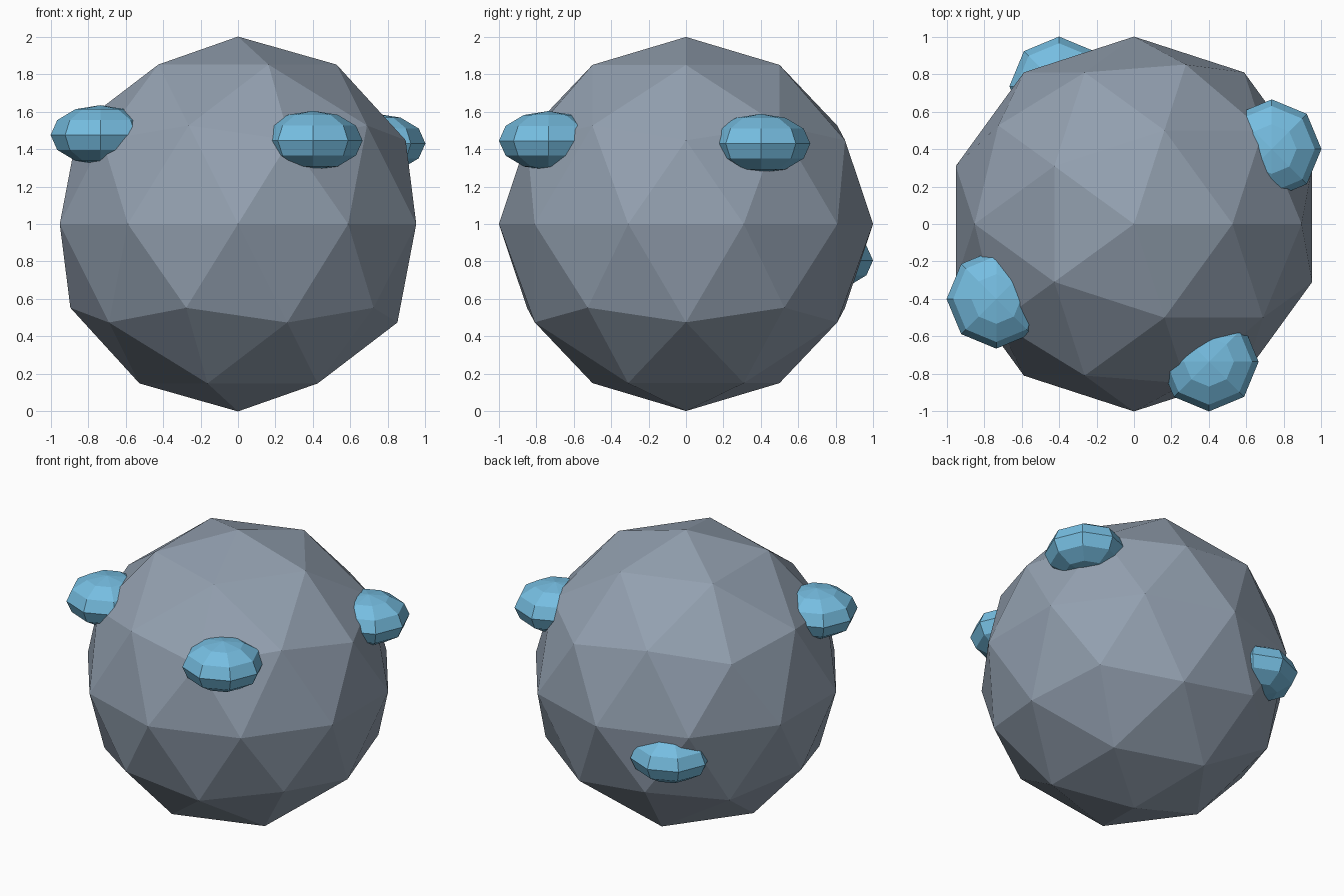
import bpy
from math import radians
from mathutils import Matrix, Vector

if "Cube" in bpy.data.objects:
    bpy.data.objects.remove(bpy.data.objects["Cube"], do_unlink=True)


def make_material(name, rgb):
    mat = bpy.data.materials.new(name)
    mat.use_nodes = True
    color = (*rgb, 1.0)
    mat.diffuse_color = color
    mat.node_tree.nodes["Principled BSDF"].inputs["Base Color"].default_value = color
    return mat


slate = make_material("slate_grey", (0.29, 0.35, 0.43))
ice = make_material("ice_blue", (0.18, 0.51, 0.75))


def finish(name, mat):
    obj = bpy.context.object
    obj.name = name
    obj.data.materials.append(mat)
    return obj


# Faceted rock body
bpy.ops.mesh.primitive_ico_sphere_add(subdivisions=2, radius=1, location=(0, 0, 1))
finish("rock_body", slate)

# Flattened nodules, spaced in quarter turns around the body
RADIUS = 0.265
base = Vector((0.4, -0.735, 0))
nodules = [
    ("nodule_front_left", 0, 1.445),
    ("nodule_back_left", 90, 1.43),
    ("nodule_back_right", 180, 0.805),
    ("nodule_front_right", 270, 1.475),
]
for name, angle, height in nodules:
    spot = Matrix.Rotation(radians(angle), 3, "Z") @ base
    spot.z = height
    bpy.ops.mesh.primitive_uv_sphere_add(segments=8, ring_count=6, radius=RADIUS, location=spot)
    finish(name, ice).scale.z = 0.6
